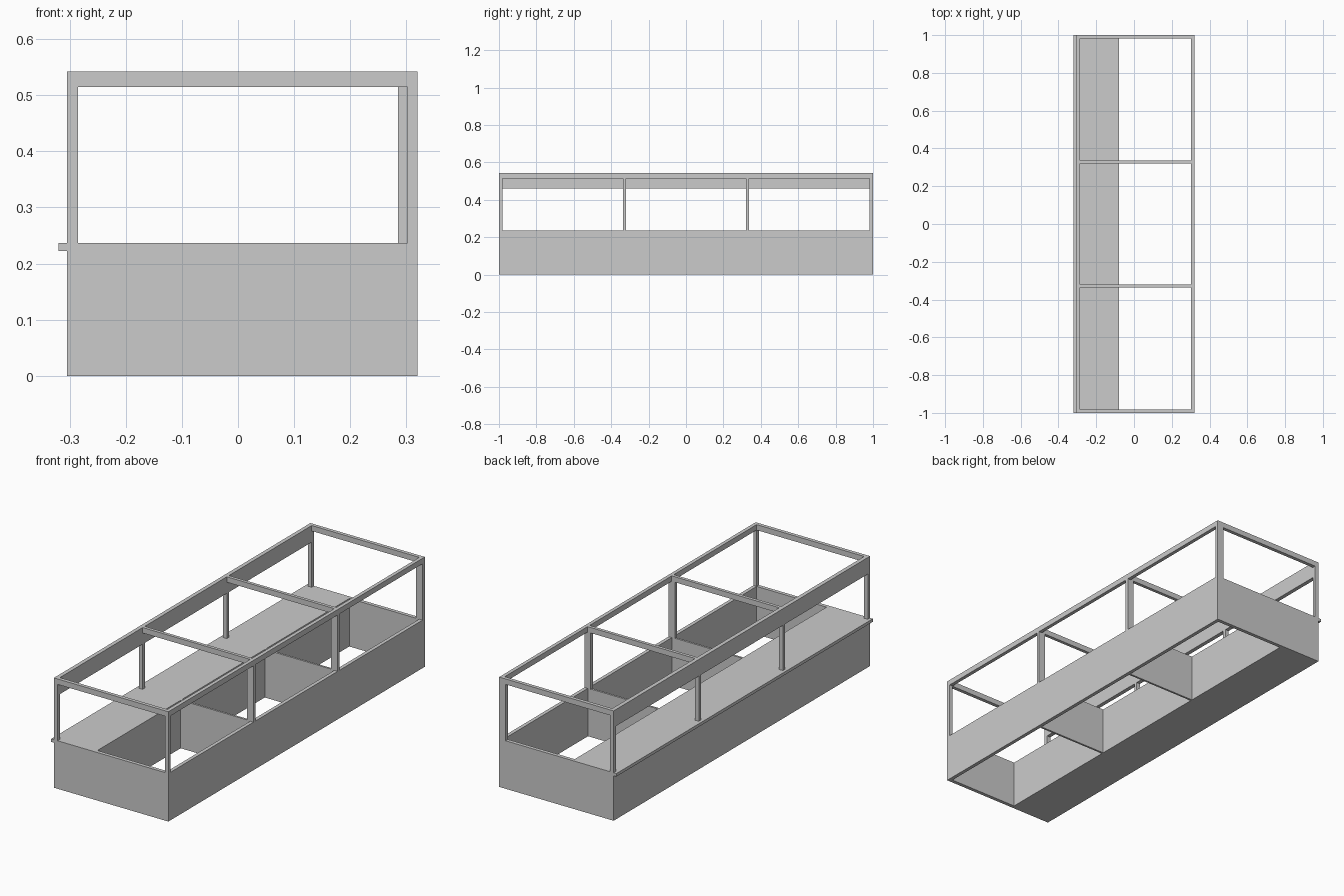
import bpy

if "Cube" in bpy.data.objects:
    bpy.data.objects.remove(bpy.data.objects["Cube"])


def box(name, x, y, z):
    """Axis-aligned box from (min, max) ranges."""
    bpy.ops.mesh.primitive_cube_add(size=1, location=[(r[0] + r[1]) / 2 for r in (x, y, z)])
    ob = bpy.context.object
    ob.name = name
    ob.scale = [r[1] - r[0] for r in (x, y, z)]
    bpy.ops.object.transform_apply(location=False, rotation=False, scale=True)
    return ob


L, R = -0.305, 0.32            # outer left / right faces
T = 0.018                      # board thickness
DECK, RAIL, TOP = 0.237, 0.515, 0.542
FRONT_X = -0.08                # inner face of the cabinet
Y_IN = 1 - T
BAYS = (-0.328, 0.328)         # bay divider positions

# closed cabinet with counter top and overhanging lip
box("cabinet", (L, FRONT_X), (-Y_IN, Y_IN), (0, 0.222))
box("counter_top", (L, FRONT_X), (-Y_IN, Y_IN), (0.222, DECK))
box("counter_lip", (-0.32, L), (-1, 1), (0.222, DECK))

# long side wall and its top rail, deep fascia on the opposite side
box("side_wall", (R - T, R), (-Y_IN, Y_IN), (0, DECK))
box("side_rail", (R - T, R), (-Y_IN, Y_IN), (RAIL, TOP))
box("fascia", (L, L + 0.02), (-Y_IN, Y_IN), (0.46, TOP))

# end walls, end rails and corner posts
for label, y in (("front", (-1, -Y_IN)), ("back", (Y_IN, 1))):
    box(label + "_wall", (L, R), y, (0, DECK))
    box(label + "_rail", (L, R), y, (RAIL, TOP))
    box(label + "_left_post", (L, L + 0.02), y, (DECK, RAIL))
    depth = T if label == "front" else 0.035
    box(label + "_right_post", (R - depth, R), y, (DECK, RAIL))

# bay partitions, posts and cross beams
for i, c in enumerate(BAYS):
    y = (c - 0.008, c + 0.008)
    box(f"partition_{i}", (FRONT_X, R - T), (c - 0.005, c + 0.005), (0, DECK))
    box(f"cross_beam_{i}", (L + 0.02, R - T), y, (RAIL, TOP))
    box(f"bay_left_post_{i}", (L, L + 0.02), y, (DECK, 0.46))
    box(f"bay_right_post_{i}", (R - 0.035, R), y, (DECK, RAIL))
